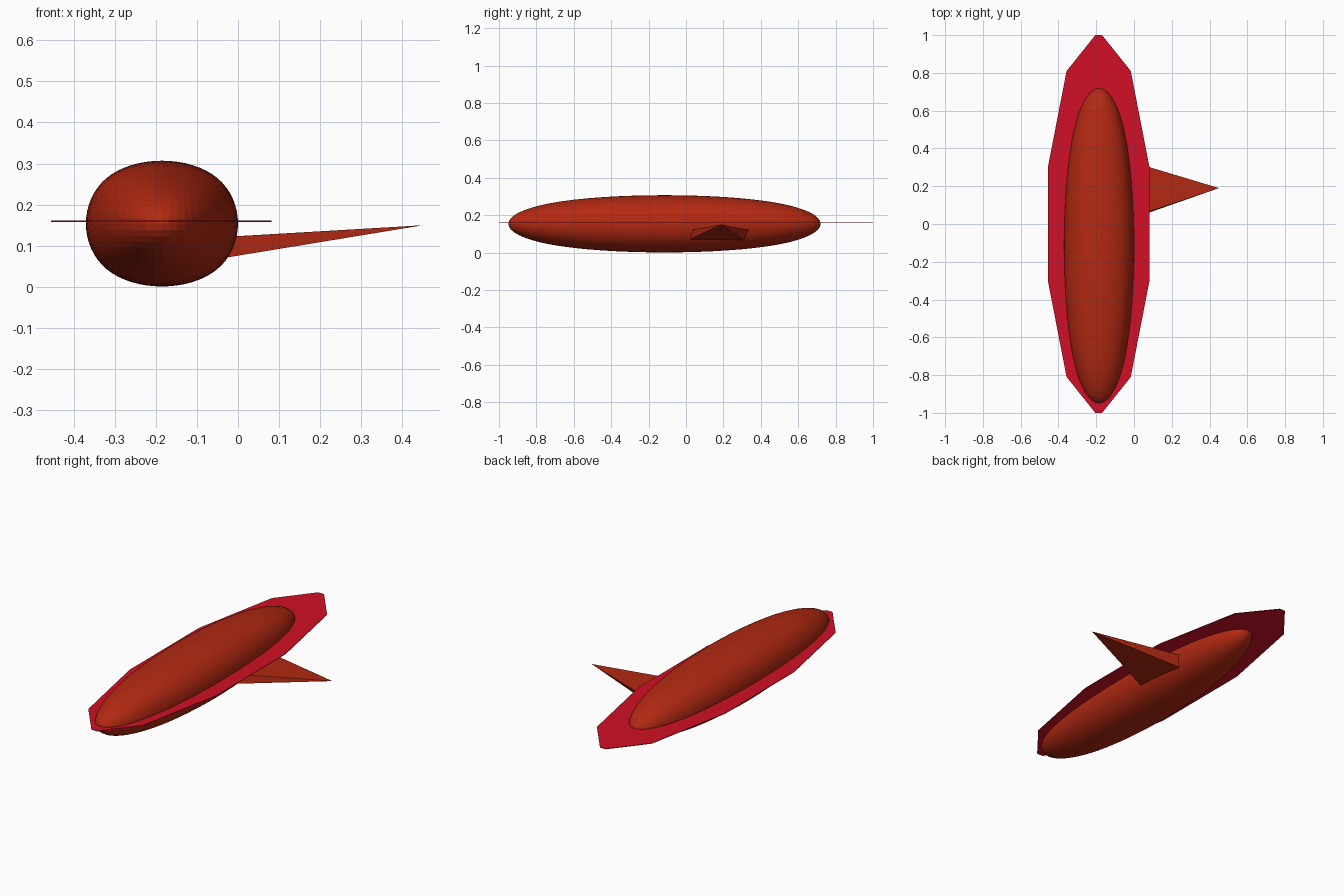
import bpy, bmesh
from mathutils import Vector

if "Cube" in bpy.data.objects:
    bpy.data.objects.remove(bpy.data.objects["Cube"])


def material(name, rgb):
    m = bpy.data.materials.new(name)
    m.diffuse_color = (*rgb, 1)
    m.use_nodes = True
    m.node_tree.nodes["Principled BSDF"].inputs["Base Color"].default_value = m.diffuse_color
    return m


def add_mesh(name, mesh, mat):
    ob = bpy.data.objects.new(name, mesh)
    bpy.context.collection.objects.link(ob)
    mesh.materials.clear()
    mesh.materials.append(mat)
    return ob


def from_faces(name, verts, faces, mat):
    mesh = bpy.data.meshes.new(name)
    mesh.from_pydata(verts, [], faces)
    bm = bmesh.new()
    bm.from_mesh(mesh)
    bmesh.ops.recalc_face_normals(bm, faces=bm.faces)
    bm.to_mesh(mesh)
    bm.free()
    return add_mesh(name, mesh, mat)


rust = material("rust red", (0.45, 0.022, 0.006))
crimson = material("crimson", (0.64, 0.005, 0.02))

# Body: a subdivided cube, stretched into a long rounded pod
bpy.ops.mesh.primitive_cube_add(size=2)
cage = bpy.context.object
sub = cage.modifiers.new("rounding", "SUBSURF")
sub.levels = 4
deps = bpy.context.evaluated_depsgraph_get()
pod = bpy.data.meshes.new_from_object(cage.evaluated_get(deps))
bpy.data.objects.remove(cage)
reach = max(v.co.x for v in pod.vertices)
centre, half = Vector((-0.185, -0.115, 0.154)), Vector((0.185, 0.835, 0.153))
for v in pod.vertices:
    v.co = centre + Vector([c / reach * h for c, h in zip(v.co, half)])
add_mesh("body", pod, rust)

# Rim plate: thin ten-sided sheet with slightly blunted tips
quarter = [(0.018, 1.0), (0.17, 0.81), (0.268, 0.305)]
right = quarter + [(x, -y) for x, y in reversed(quarter)]
outline = right + [(-x, y) for x, y in reversed(right)]
n = len(outline)
verts = [(x - 0.187, y, z) for z in (0.158, 0.161) for x, y in outline]
faces = [list(range(n)), list(range(n, 2 * n))]
faces += [(i, (i + 1) % n, n + (i + 1) % n, n + i) for i in range(n)]
from_faces("rim_plate", verts, faces, crimson)

# Side spike: four-sided pyramid rooted inside the body
tip = Vector((0.45, 0.19, 0.15))
base = [(-0.005, 0.038, 0.123), (-0.008, 0.328, 0.123),
        (-0.03, 0.302, 0.071), (-0.03, 0.022, 0.071)]
verts = [tip + (Vector(p) - tip) * 1.08 for p in base] + [tip]
from_faces("side_spike", verts,
           [(0, 1, 2, 3)] + [(i, (i + 1) % 4, 4) for i in range(4)], rust)
